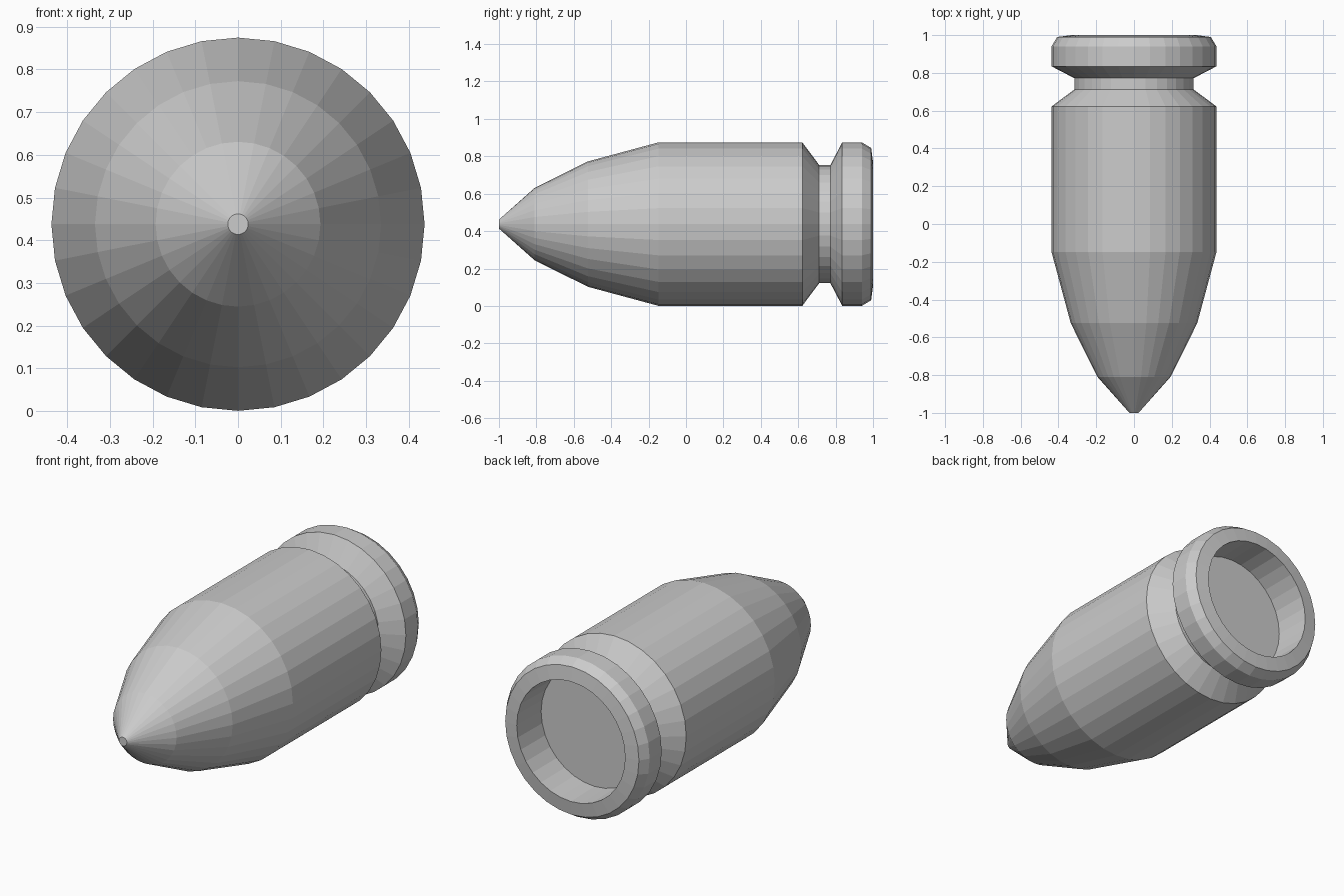
import bpy
import bmesh
from math import cos, sin, tau

if "Cube" in bpy.data.objects:
    bpy.data.objects.remove(bpy.data.objects["Cube"])

SIDES = 32
AXIS_Z = 0.4375

# Lathe profile as (y, radius): tip, nose, body, groove, rim, base recess
PROFILE = [
    (-1.0, 0.024), (-0.81, 0.193), (-0.525, 0.335), (-0.147, 0.437),
    (0.622, 0.437), (0.712, 0.316), (0.772, 0.316), (0.835, 0.437),
    (0.94, 0.437), (0.99, 0.407), (1.0, 0.33), (0.795, 0.325),
]


def lathe(name, profile):
    """Flat-faced solid of revolution around a line parallel to y."""
    bm = bmesh.new()
    rings = []
    for y, r in profile:
        rings.append([bm.verts.new((r * sin(tau * i / SIDES), y,
                                    AXIS_Z + r * cos(tau * i / SIDES)))
                      for i in range(SIDES)])
    for a, b in zip(rings, rings[1:]):
        for i in range(SIDES):
            j = (i + 1) % SIDES
            bm.faces.new((a[i], a[j], b[j], b[i]))
    # Flat tip and recess floor
    bm.faces.new(rings[0])
    bm.faces.new(rings[-1])
    bmesh.ops.recalc_face_normals(bm, faces=bm.faces)
    mesh = bpy.data.meshes.new(name)
    bm.to_mesh(mesh)
    bm.free()
    obj = bpy.data.objects.new(name, mesh)
    bpy.context.collection.objects.link(obj)
    return obj


lathe("bullet", PROFILE)
